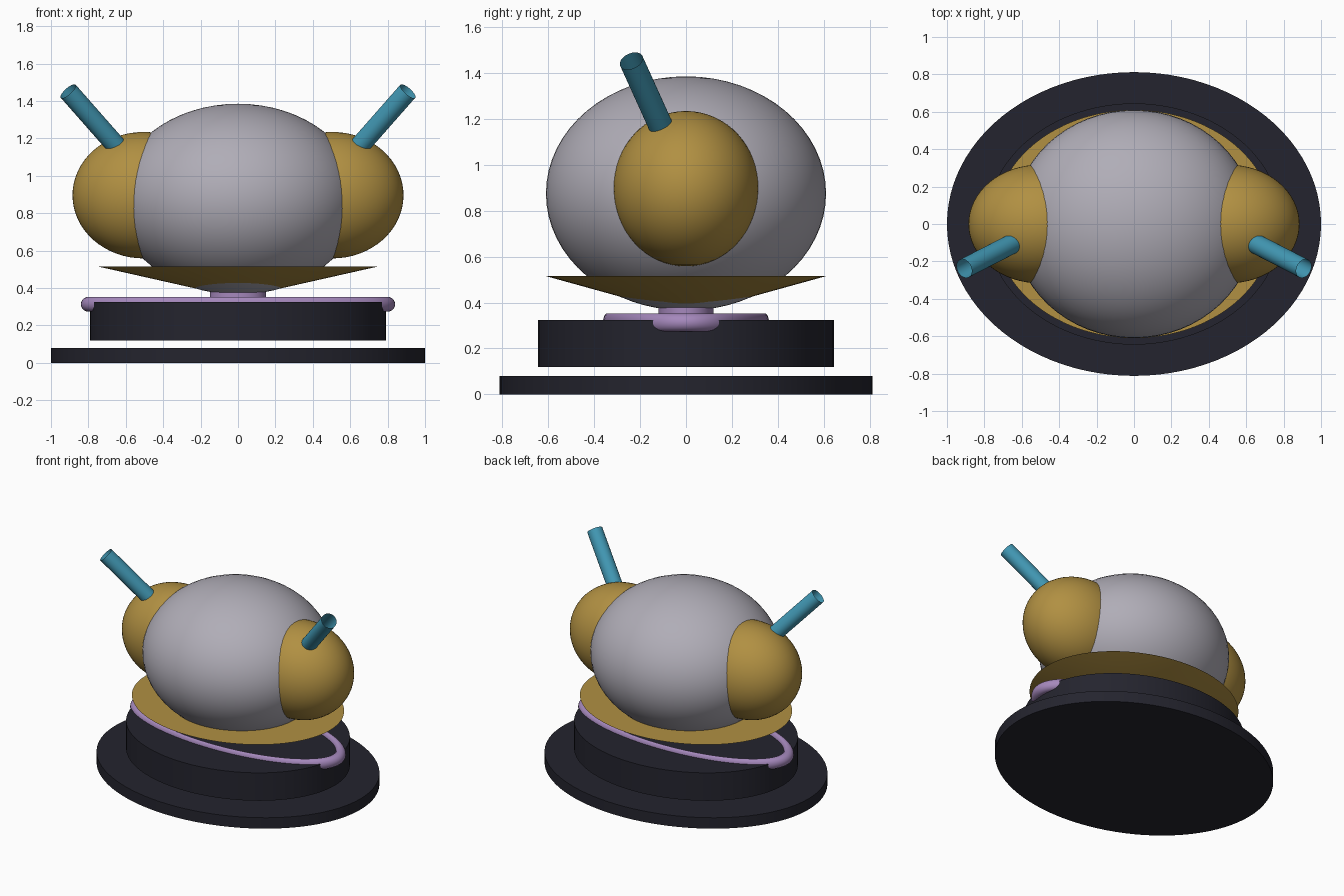
import bpy, math
from mathutils import Vector

if "Cube" in bpy.data.objects:
    bpy.data.objects.remove(bpy.data.objects["Cube"])


def material(name, rgb):
    # sRGB 0-255 to linear
    lin = [((c / 255 + 0.055) / 1.055) ** 2.4 for c in rgb]
    m = bpy.data.materials.new(name)
    m.diffuse_color = (*lin, 1)
    m.use_nodes = True
    m.node_tree.nodes["Principled BSDF"].inputs["Base Color"].default_value = m.diffuse_color
    return m


GREY = material("pale grey", (176, 173, 183))
GOLD = material("gold", (177, 144, 66))
TEAL = material("teal", (66, 153, 181))
LILAC = material("lilac", (165, 136, 188))
DARK = material("dark slate", (36, 36, 46))


def finish(name, mat, scale=(1, 1, 1)):
    ob = bpy.context.object
    ob.name = name
    ob.scale = scale
    ob.data.materials.append(mat)
    bpy.ops.object.transform_apply(location=False, rotation=False, scale=True)
    bpy.ops.object.shade_smooth_by_angle(angle=math.radians(35))
    return ob


def drum(name, mat, rx, ry, z0, z1, rx_low=None):
    # elliptical drum, optionally narrower at the bottom
    bpy.ops.mesh.primitive_cone_add(vertices=96, radius1=(rx_low or rx) / rx, radius2=1,
                                    depth=z1 - z0, location=(0, 0, (z0 + z1) / 2))
    return finish(name, mat, (rx, ry, 1))


def ellipsoid(name, mat, centre, radii):
    bpy.ops.mesh.primitive_uv_sphere_add(segments=64, ring_count=32, radius=1, location=centre)
    return finish(name, mat, radii)


# Stacked base
drum("base_plate", DARK, 1.0, 0.812, 0.0, 0.08)
drum("base_drum", DARK, 0.79, 0.645, 0.12, 0.325)

# Squashed ring lying on the drum, and the short stem
bpy.ops.mesh.primitive_torus_add(major_segments=96, minor_segments=20, major_radius=0.80,
                                 minor_radius=0.04, location=(0, 0, 0.313))
finish("base_ring", LILAC, (1, 0.43, 1))
drum("stem", LILAC, 0.15, 0.12, 0.30, 0.40)

# Shallow dish under the body
drum("dish", GOLD, 0.75, 0.61, 0.38, 0.515, rx_low=0.15)

# Main body
ellipsoid("body", GREY, (0, 0, 0.875), (0.65, 0.61, 0.51))

# Side pods, each with an open tube
for side, s in (("left", -1), ("right", 1)):
    ellipsoid(side + "_pod", GOLD, (s * 0.505, 0, 0.896), (0.38, 0.317, 0.338))
    a = Vector((s * 0.62, -0.09, 1.125))
    b = Vector((s * 0.908, -0.238, 1.452))
    bpy.ops.mesh.primitive_cylinder_add(vertices=32, radius=0.053, depth=(b - a).length,
                                        end_fill_type='NOTHING', location=(a + b) / 2,
                                        rotation=(b - a).to_track_quat('Z', 'Y').to_euler())
    finish(side + "_tube", TEAL)
